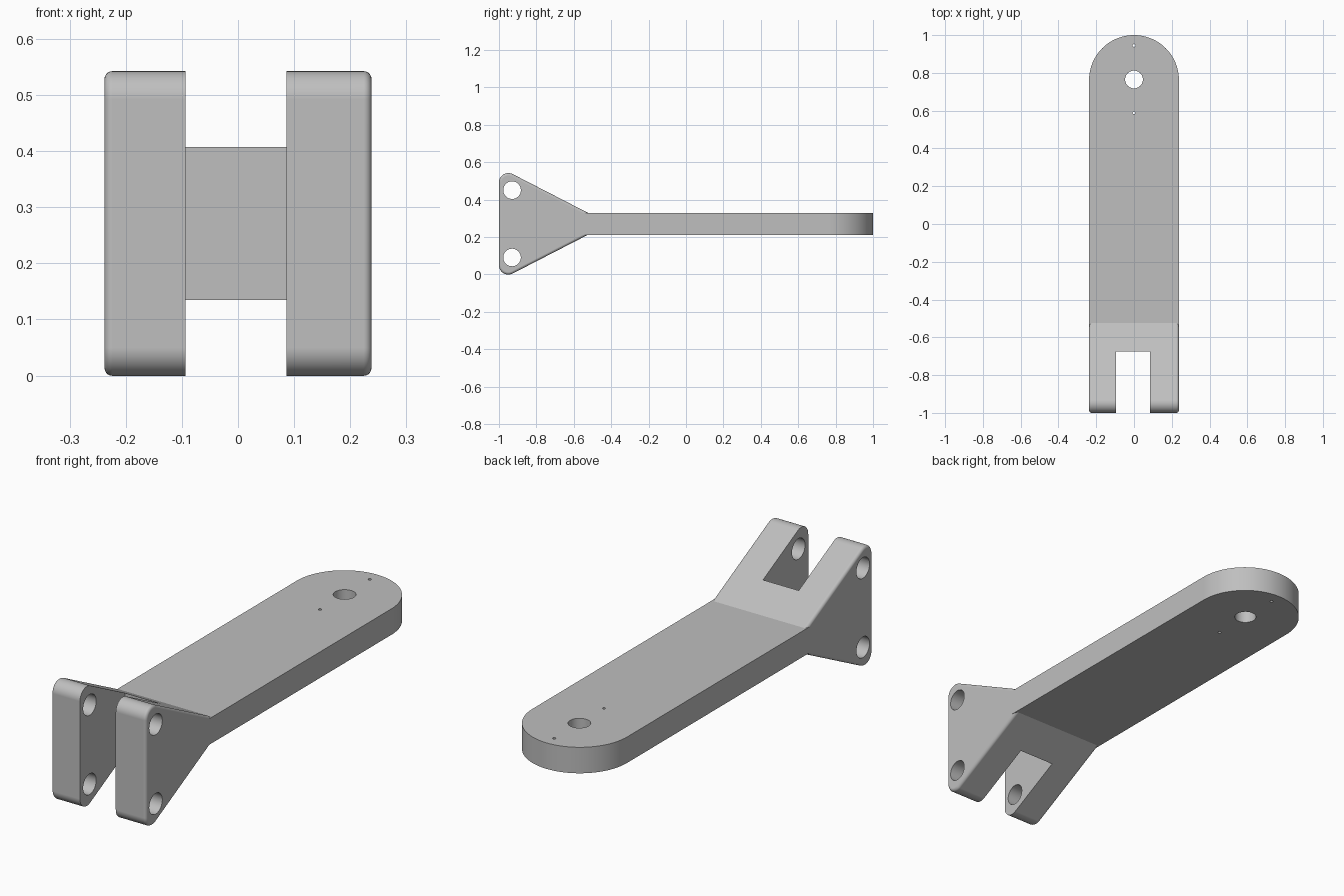
import bpy
import bmesh
from math import cos, sin, pi, radians
from mathutils import Vector

if "Cube" in bpy.data.objects:
    bpy.data.objects.remove(bpy.data.objects["Cube"])

HALF_W = 0.238      # half width of the whole part
MID_Z = 0.271       # height of the symmetry plane
HALF_T = 0.059      # half thickness of the arm

grey = bpy.data.materials.new("plain grey")
grey.use_nodes = True
grey.diffuse_color = (0.52, 0.52, 0.52, 1)
grey.node_tree.nodes["Principled BSDF"].inputs["Base Color"].default_value = grey.diffuse_color


def arc(cu, cv, r, start, end, steps):
    angles = [radians(start + (end - start) * i / steps) for i in range(steps + 1)]
    return [(cu + r * cos(a), cv + r * sin(a)) for a in angles]


def prism(name, outline, axis, low, high, rim=0):
    """Extrude an outline along x (points are y, z) or z (points are x, y)."""
    place = (lambda u, v, w: (w, u, v)) if axis == "x" else (lambda u, v, w: (u, v, w))
    bm = bmesh.new()
    face = bm.faces.new([bm.verts.new(place(u, v, low)) for u, v in outline])
    new = bmesh.ops.extrude_face_region(bm, geom=[face])["geom"]
    shift = Vector(place(0, 0, high - low))
    bmesh.ops.translate(bm, vec=shift, verts=[g for g in new if isinstance(g, bmesh.types.BMVert)])
    bmesh.ops.recalc_face_normals(bm, faces=bm.faces)
    if rim:
        edges = [e for e in bm.edges if abs(e.verts[0].co.x - e.verts[1].co.x) < 1e-5]
        bmesh.ops.bevel(bm, geom=edges, offset=rim, segments=5, profile=0.5, affect="EDGES")
    mesh = bpy.data.meshes.new(name)
    bm.to_mesh(mesh)
    bm.free()
    mesh.materials.append(grey)
    obj = bpy.data.objects.new(name, mesh)
    bpy.context.collection.objects.link(obj)
    return obj


def combine(target, tool, operation):
    mod = target.modifiers.new(operation.lower(), "BOOLEAN")
    mod.operation = operation
    mod.solver = "EXACT"
    mod.object = tool
    bpy.context.view_layer.objects.active = target
    bpy.ops.object.modifier_apply(modifier=mod.name)
    bpy.data.objects.remove(tool)


# Arm: flat bar with a half-round end
end_y = 1 - HALF_W
outline = [(-HALF_W, -0.55), (HALF_W, -0.55)] + arc(0, end_y, HALF_W, 0, 180, 48)
bracket = prism("bracket_arm", outline, "z", MID_Z - HALF_T, MID_Z + HALF_T)

# Clevis head: wedge with rounded front corners and softened side rims
upper = arc(-0.95, MID_Z + 0.2215, 0.05, 180, 62.7, 12)
lower = [(y, 2 * MID_Z - z) for y, z in reversed(upper)]
head = prism("clevis_head", upper + [(-0.41, MID_Z)] + lower, "x", -HALF_W, HALF_W, rim=0.014)
combine(bracket, head, "UNION")

# Slot between the two lugs
slot = prism("slot_cutter", [(-0.094, -1.2), (0.086, -1.2), (0.086, -0.675), (-0.094, -0.675)],
             "z", -0.2, 0.8)
combine(bracket, slot, "DIFFERENCE")

# Bolt holes across the lugs
for side in (-1, 1):
    ring = arc(-0.93, MID_Z + side * 0.18, 0.047, 0, 360, 40)[:-1]
    combine(bracket, prism("bolt_cutter", ring, "x", -0.5, 0.5), "DIFFERENCE")

# Pivot hole and its two pin holes
for y, r, steps in ((0.765, 0.047, 40), (0.945, 0.007, 16), (0.588, 0.007, 16)):
    ring = arc(0, y, r, 0, 360, steps)[:-1]
    combine(bracket, prism("pin_cutter", ring, "z", 0, 0.6), "DIFFERENCE")

# Smooth the rounds, keep the folds crisp
bracket.name = "bracket"
bpy.ops.object.select_all(action="DESELECT")
bracket.select_set(True)
bpy.context.view_layer.objects.active = bracket
bpy.ops.object.shade_smooth_by_angle(angle=radians(25))
normals = bracket.modifiers.new("flat_normals", "WEIGHTED_NORMAL")
normals.keep_sharp = True
